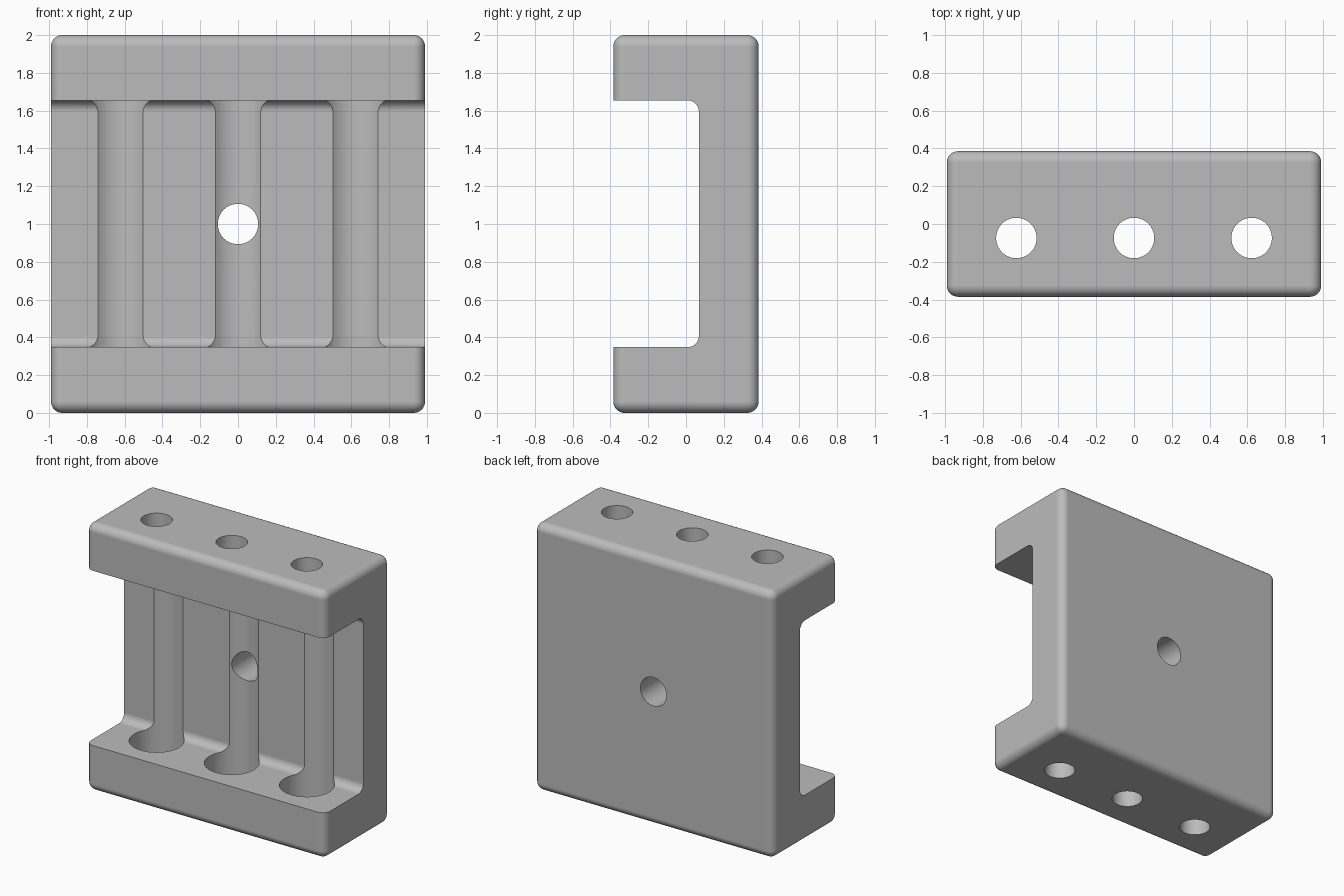
import bpy, bmesh, math
from mathutils import Matrix, Vector

if "Cube" in bpy.data.objects:
    bpy.data.objects.remove(bpy.data.objects["Cube"])

grey = bpy.data.materials.new("plain grey")
grey.use_nodes = True
colour = (0.5, 0.5, 0.5, 1)
grey.diffuse_color = colour
grey.node_tree.nodes["Principled BSDF"].inputs["Base Color"].default_value = colour


def add_object(name, bm):
    mesh = bpy.data.meshes.new(name)
    bmesh.ops.recalc_face_normals(bm, faces=bm.faces)
    bm.to_mesh(mesh)
    bm.free()
    mesh.materials.append(grey)
    obj = bpy.data.objects.new(name, mesh)
    bpy.context.collection.objects.link(obj)
    return obj


def rounded_box(name, low, high, radius):
    low, high = Vector(low), Vector(high)
    bm = bmesh.new()
    bmesh.ops.create_cube(bm, size=1, matrix=Matrix.Translation((low + high) / 2)
                          @ Matrix.Diagonal((*(high - low), 1)))
    bmesh.ops.bevel(bm, geom=bm.edges[:], offset=radius, segments=8,
                    profile=0.5, affect='EDGES')
    return add_object(name, bm)


def bore(name, centre, radius, length, tilt=0):
    bm = bmesh.new()
    bmesh.ops.create_cone(bm, cap_ends=True, segments=64, radius1=radius,
                          radius2=radius, depth=length,
                          matrix=Matrix.Translation(centre) @ Matrix.Rotation(tilt, 4, 'X'))
    return add_object(name, bm)


# Solid block with rounded outer edges
bracket = rounded_box("bracket", (-0.99, -0.385, 0), (0.99, 0.385, 2), 0.06)

# Open front channel with rounded inner corners
cutters = [rounded_box("channel_cutter", (-1.3, -0.8, 0.348), (1.3, 0.068, 1.655), 0.06)]

# Three wide blind bores that scoop the back wall, each with a narrow through hole
for x, side in ((-0.622, "right"), (0, "middle"), (0.622, "left")):
    cutters.append(bore(side + "_groove_cutter", (x, -0.074, 1), 0.186, 1.73))
    cutters.append(bore(side + "_hole_cutter", (x, -0.074, 1), 0.107, 2.4))

# Mounting hole through the back wall
cutters.append(bore("mounting_hole_cutter", (0, 0.2, 1), 0.107, 1, math.pi / 2))

bpy.ops.object.select_all(action='DESELECT')
bpy.context.view_layer.objects.active = bracket
bracket.select_set(True)
for cutter in cutters:
    cut = bracket.modifiers.new(cutter.name, 'BOOLEAN')
    cut.operation, cut.solver, cut.object = 'DIFFERENCE', 'EXACT', cutter
    bpy.ops.object.modifier_apply(modifier=cut.name)
    bpy.data.objects.remove(cutter)

# Smooth rounds, flat faces
bpy.ops.object.shade_smooth_by_angle(angle=math.radians(30))
weighted = bracket.modifiers.new("flat_faces", 'WEIGHTED_NORMAL')
weighted.keep_sharp = True
weighted.weight = 100
